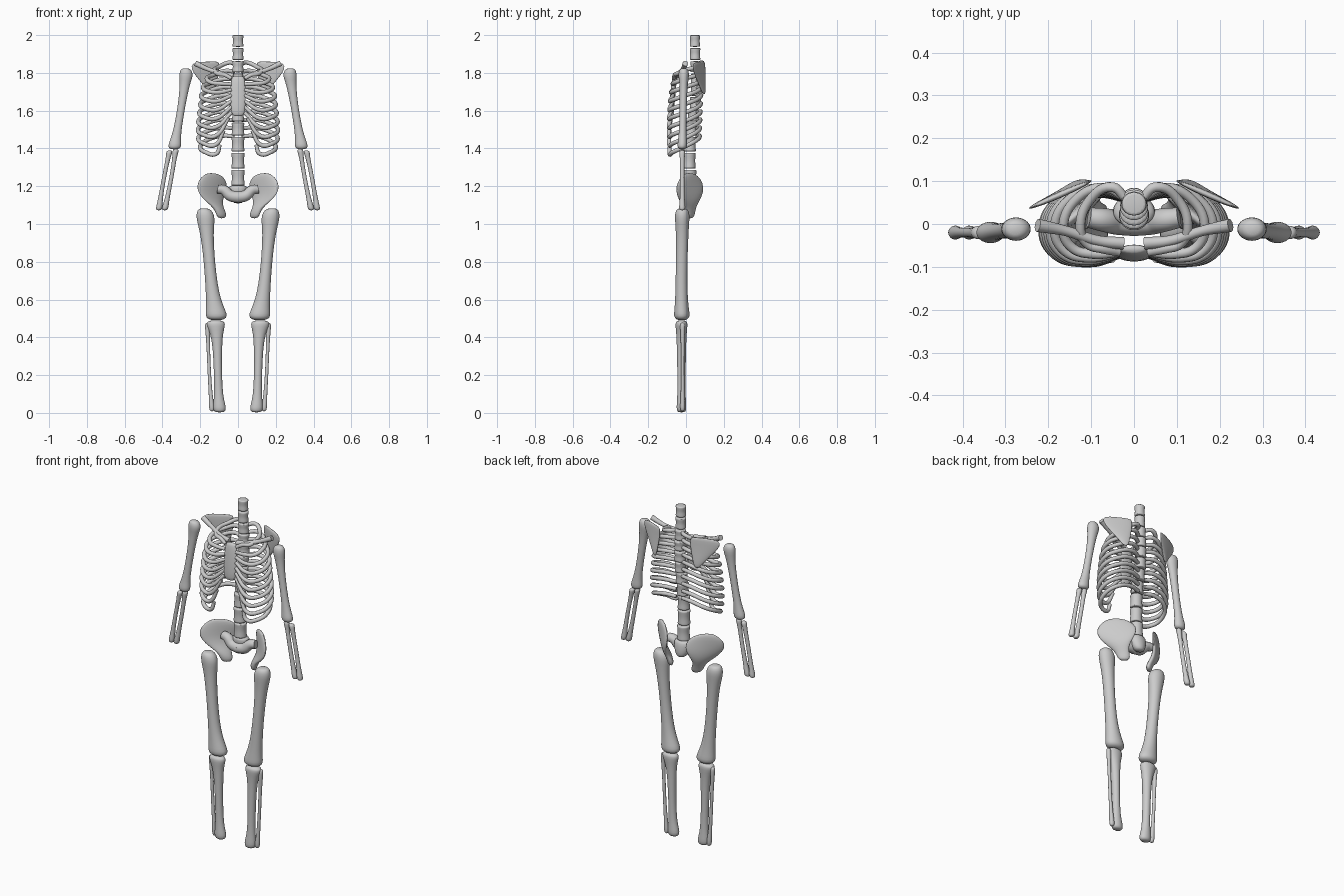
import bpy, bmesh, math
from mathutils import Vector as V

N = 14


def loft(name, rings, sub=1):
    """Skin elliptical rings given as (centre, axis a, axis b)."""
    bm = bmesh.new()
    loops = []
    for c, a, b in rings:
        loops.append([bm.verts.new(c + a * math.cos(2 * math.pi * k / N) + b * math.sin(2 * math.pi * k / N))
                      for k in range(N)])
    for p, q in zip(loops, loops[1:]):
        for k in range(N):
            bm.faces.new((p[k], p[(k + 1) % N], q[(k + 1) % N], q[k]))
    bm.faces.new(loops[0])
    bm.faces.new(loops[-1])
    bmesh.ops.recalc_face_normals(bm, faces=bm.faces)
    for f in bm.faces:
        f.smooth = True
    me = bpy.data.meshes.new(name)
    bm.to_mesh(me)
    bm.free()
    ob = bpy.data.objects.new(name, me)
    bpy.context.collection.objects.link(ob)
    if sub:
        ob.modifiers.new("smooth", 'SUBSURF').levels = sub
        ob.modifiers["smooth"].render_levels = sub
    return ob


def bone(name, rows, s=1):
    """Upright bone: rows of (x, y, z, rx, ry)."""
    return loft(name, [(V((s * x, y, z)), V((rx, 0, 0)), V((0, ry, 0))) for x, y, z, rx, ry in rows])


def blade(name, rows, s=1):
    """Flat bone: rows of (edge A, edge B, half thickness)."""
    rings = []
    for a, b, t in rows:
        a, b = V((s * a[0], a[1], a[2])), V((s * b[0], b[1], b[2]))
        h = (b - a) / 2
        n = V((-h.y, h.x, 0)).normalized() * t * s
        rings.append(((a + b) / 2, h, n))
    return loft(name, rings)


def tube(name, pts, r, s=1, radii=None):
    """Smooth rod through points, turned into a mesh."""
    cu = bpy.data.curves.new(name, 'CURVE')
    cu.dimensions = '3D'
    cu.bevel_depth, cu.bevel_resolution = r, 3
    cu.use_fill_caps, cu.resolution_u = True, 6
    sp = cu.splines.new('BEZIER')
    sp.bezier_points.add(len(pts) - 1)
    for i, (bp, p) in enumerate(zip(sp.bezier_points, pts)):
        bp.co = (s * p[0], p[1], p[2])
        bp.handle_left_type = bp.handle_right_type = 'AUTO'
        bp.radius = radii[i] if radii else 1
    tmp = bpy.data.objects.new(name + "_path", cu)
    bpy.context.collection.objects.link(tmp)
    bpy.context.view_layer.update()
    me = bpy.data.meshes.new_from_object(tmp.evaluated_get(bpy.context.evaluated_depsgraph_get()))
    bpy.data.objects.remove(tmp)
    for f in me.polygons:
        f.use_smooth = True
    ob = bpy.data.objects.new(name, me)
    bpy.context.collection.objects.link(ob)
    return ob


# spine: stacked waisted vertebrae along a gentle S
edges = [1.2, 1.29, 1.38, 1.465, 1.54, 1.61, 1.675, 1.74, 1.80, 1.865, 1.935, 2.0]
mids_y = [.022, .018, .02, .028, .04, .05, .055, .055, .052, .048, .047]
for i, y in enumerate(mids_y):
    lo, hi = edges[i] + .003, edges[i + 1]
    if i < len(mids_y) - 1:
        hi -= .003
    r = .037 - .0007 * i
    bone("vertebra", [(0, y, lo, r * .96, r * .9), (0, y, lo + .003, r, r * .94),
                      (0, y, lo + .015, r * .97, r * .92), (0, y, (lo + hi) / 2, r * .87, r * .85),
                      (0, y, hi - .015, r * .97, r * .92), (0, y, hi - .003, r, r * .94),
                      (0, y, hi, r * .96, r * .9)])

# breastbone
blade("sternum", [((-.024, -.058, 1.785), (.024, -.058, 1.785), .008),
                  ((-.036, -.06, 1.775), (.036, -.06, 1.775), .014),
                  ((-.042, -.067, 1.72), (.042, -.067, 1.72), .014),
                  ((-.043, -.073, 1.65), (.043, -.073, 1.65), .014),
                  ((-.037, -.076, 1.585), (.037, -.076, 1.585), .013),
                  ((-.024, -.076, 1.57), (.024, -.076, 1.57), .008)])

# sacrum
bone("sacrum", [(0, .026, 1.205, .04, .03), (0, .028, 1.195, .052, .038), (0, .032, 1.16, .05, .04),
                (0, .04, 1.125, .036, .032), (0, .045, 1.108, .02, .018)])

widths = [.125, .165, .185, .195, .2, .205, .21, .212, .21, .2]
front = [-.058, -.07, -.079, -.085, -.088, -.09, -.09, -.089, -.088, -.087]
for s, side in ((1, "left"), (-1, "right")):
    # ribs
    for i, (w, yf) in enumerate(zip(widths, front)):
        zb, d = 1.85 - .043 * i, .06 + .0035 * i
        yb = .086 - .0015 * i
        pts = [(.02, .06, zb), (.4 * w, yb, zb + .004), (.83 * w, .055, zb - .02),
               (w, -.01, zb - d * .6), (.87 * w, yf * .8, zb - d * .9), (.58 * w, yf, zb - d)]
        if i < 7:
            pts.append((.035, -.066 - .001 * i, 1.77 - .03 * i))
        else:
            pts.append([(.05, -.08, 1.56), (.075, -.085, 1.495), (.095, -.086, 1.42)][i - 7])
        tube(side + "_rib", pts, .0115, s, [.9, 1, 1, 1, 1, 1, .85])

    # collar bone
    tube(side + "_clavicle", [(.025, -.045, 1.785), (.08, -.04, 1.795), (.16, -.016, 1.82), (.225, -.003, 1.85)],
         .014, s, [1.05, .9, .85, 1.1])

    # shoulder blade
    blade(side + "_scapula", [((.225, .045, 1.858), (.105, .098, 1.862), .005),
                              ((.255, .032, 1.84), (.095, .102, 1.852), .008),
                              ((.24, .04, 1.80), (.097, .103, 1.805), .008),
                              ((.2, .06, 1.755), (.108, .103, 1.755), .008),
                              ((.165, .08, 1.71), (.118, .103, 1.71), .008),
                              ((.148, .09, 1.685), (.128, .1, 1.685), .005)], s)

    # upper arm
    bone(side + "_humerus", [(.278, -.012, 1.825, .014, .014), (.276, -.012, 1.815, .032, .026),
                             (.274, -.012, 1.785, .038, .03), (.28, -.012, 1.75, .029, .023),
                             (.29, -.014, 1.68, .022, .02), (.308, -.016, 1.57, .02, .018),
                             (.324, -.018, 1.48, .023, .02), (.332, -.019, 1.44, .031, .024),
                             (.335, -.02, 1.415, .036, .027), (.336, -.02, 1.4, .03, .022),
                             (.336, -.02, 1.395, .012, .01)], s)
    # forearm
    for nm, x0, x1, z0 in (("ulna", .328, .388, 1.398), ("radius", .362, .42, 1.39)):
        rows = []
        for t, r, bow in ((0, .008, 0), (.02, .016, 0), (.06, .016, 0), (.15, .0115, .001), (.45, .011, .004),
                          (.8, .012, .002), (.92, .017, 0), (.98, .017, 0), (1, .009, 0)):
            k = bow if nm == "radius" else -bow
            rows.append((x0 + (x1 - x0) * t + k, -.02, z0 + (1.072 - z0) * t, r, r))
        bone(side + "_" + nm, rows, s)

    # hip bone
    blade(side + "_hip", [((.165, -.005, 1.27), (.125, .03, 1.27), .006),
                          ((.2, -.03, 1.247), (.08, .065, 1.257), .012),
                          ((.224, -.056, 1.2), (.053, .092, 1.218), .014),
                          ((.208, -.052, 1.155), (.062, .096, 1.17), .015),
                          ((.165, -.03, 1.115), (.085, .07, 1.12), .018),
                          ((.125, -.012, 1.085), (.08, .05, 1.085), .02),
                          ((.115, -.005, 1.055), (.06, .045, 1.05), .018),
                          ((.105, .005, 1.03), (.07, .035, 1.028), .012)], s)
    # bridge from hip to sacrum
    tube(side + "_pelvic_bridge", [(.105, .015, 1.185), (.075, .01, 1.18), (.04, .005, 1.15), (-.005, .003, 1.142)],
         .03, s, [.8, .9, 1, 1.05])

    # thigh
    bone(side + "_femur", [(.18, -.02, 1.083, .02, .018), (.178, -.02, 1.075, .038, .034),
                           (.173, -.02, 1.045, .05, .041), (.17, -.02, 1.01, .047, .038),
                           (.165, -.02, .95, .036, .034), (.156, -.022, .85, .031, .032),
                           (.146, -.024, .74, .031, .031), (.135, -.024, .63, .036, .033),
                           (.122, -.023, .56, .048, .038), (.115, -.022, .525, .058, .043),
                           (.114, -.022, .502, .056, .041), (.115, -.022, .49, .028, .02)], s)
    # shin
    bone(side + "_tibia", [(.118, -.024, .49, .025, .018), (.118, -.024, .482, .05, .032),
                           (.117, -.024, .462, .05, .033), (.113, -.024, .42, .034, .028),
                           (.109, -.024, .35, .025, .025), (.106, -.024, .2, .021, .022),
                           (.103, -.024, .09, .024, .022), (.099, -.024, .045, .033, .026),
                           (.097, -.024, .015, .036, .027), (.097, -.024, .002, .022, .018)], s)
    bone(side + "_fibula", [(.162, -.018, .478, .008, .008), (.162, -.018, .468, .014, .014),
                            (.161, -.018, .44, .013, .013), (.158, -.018, .37, .009, .009),
                            (.152, -.018, .2, .009, .009), (.144, -.018, .09, .01, .01),
                            (.14, -.018, .04, .015, .014), (.138, -.018, .016, .014, .013),
                            (.138, -.018, .008, .007, .007)], s)
